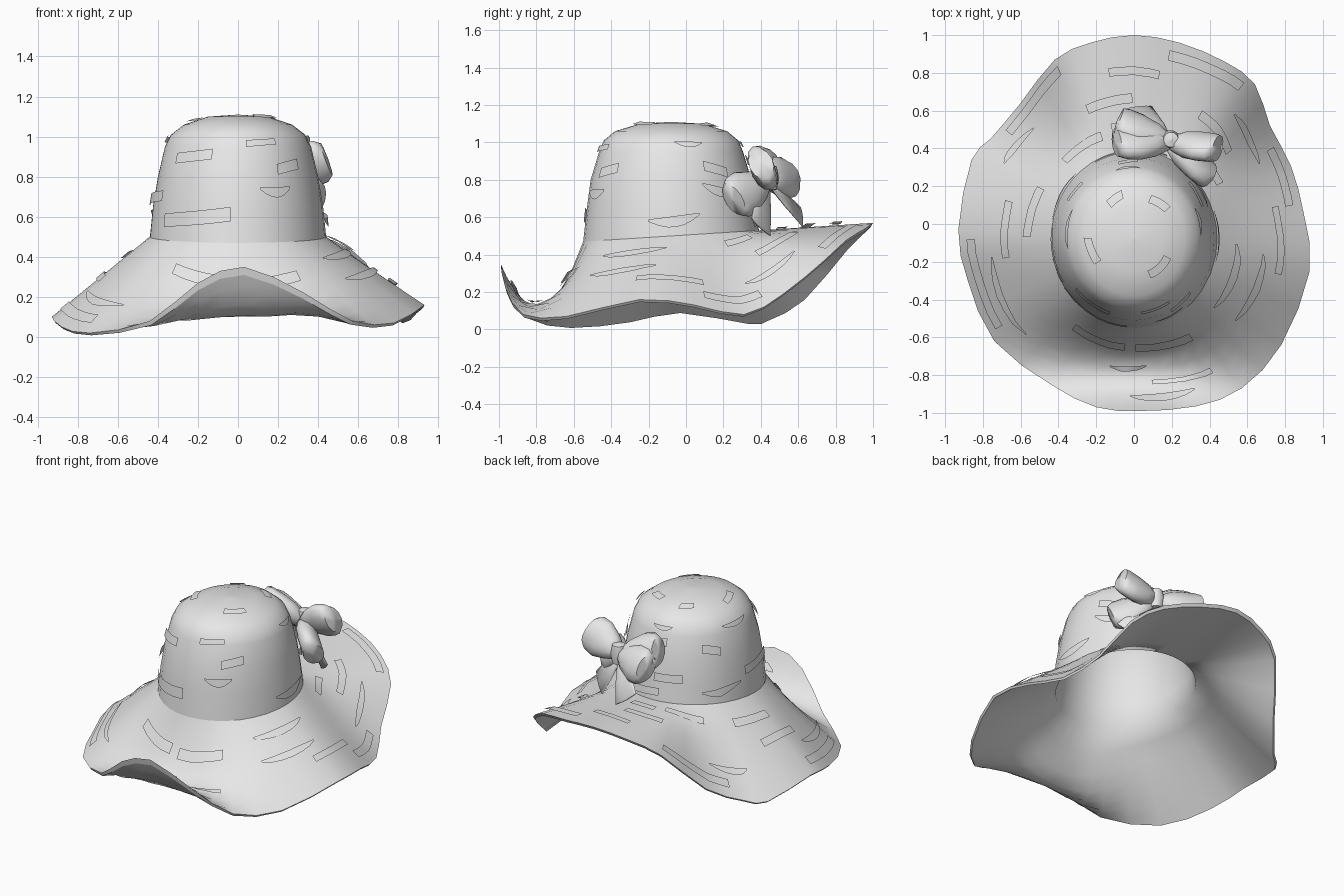
import bpy, bmesh, math, random
from mathutils import Vector

if "Cube" in bpy.data.objects:
    bpy.data.objects.remove(bpy.data.objects["Cube"])
random.seed(4)

felt = bpy.data.materials.new("light grey felt")
felt.use_nodes = True
GREY = (0.8, 0.8, 0.8, 1)
felt.diffuse_color = GREY
felt.node_tree.nodes["Principled BSDF"].inputs["Base Color"].default_value = GREY


def make(name, verts, faces, angle=50, closed=True):
    mesh = bpy.data.meshes.new(name)
    mesh.from_pydata([tuple(v) for v in verts], [], faces)
    bm = bmesh.new()
    bm.from_mesh(mesh)
    bmesh.ops.remove_doubles(bm, verts=bm.verts, dist=0.0005)
    if closed:
        bmesh.ops.recalc_face_normals(bm, faces=bm.faces)
    bm.to_mesh(mesh)
    bm.free()
    mesh.materials.append(felt)
    obj = bpy.data.objects.new(name, mesh)
    bpy.context.collection.objects.link(obj)
    bpy.ops.object.select_all(action='DESELECT')
    obj.select_set(True)
    bpy.context.view_layer.objects.active = obj
    bpy.ops.object.shade_smooth_by_angle(angle=math.radians(angle))


def loft(rings, wrap=True):
    n = len(rings[0])
    verts = [v for ring in rings for v in ring]
    faces = []
    for r in range(len(rings) - 1):
        for i in range(n if wrap else n - 1):
            j = (i + 1) % n
            faces.append((r * n + i, r * n + j, (r + 1) * n + j, (r + 1) * n + i))
    return verts, faces


# Wavy edge of the brim, anticlockwise from the front, rounded by midpoints
EDGE = [Vector(p) for p in (
    (.03, -.99, .35), (.33, -.965, .22), (.57, -.87, .08), (.78, -.64, .07),
    (.93, -.25, .16), (.9, .05, .13), (.83, .31, .08), (.72, .52, .19),
    (.64, .74, .37), (.48, .86, .48), (.24, .96, .54), (0, 1, .57),
    (-.23, .96, .53), (-.42, .87, .44), (-.6, .64, .17), (-.76, .45, .06),
    (-.86, .34, .04), (-.93, -.03, .1), (-.88, -.3, .05), (-.74, -.62, .02),
    (-.44, -.85, .08), (-.2, -.97, .27))]
RIM = []
for i, p in enumerate(EDGE):
    before, after, later = EDGE[i - 1], EDGE[(i + 1) % len(EDGE)], EDGE[(i + 2) % len(EDGE)]
    RIM += [p, (p + after) * .5625 - (before + later) * .0625]
N = len(RIM)
CY = -.08
angles = [math.atan2(p.y - CY, p.x) for p in RIM]


def crown_ring(rx, ry, z):
    return [Vector((rx * math.cos(a), CY + ry * math.sin(a), z + .03 * math.sin(a) * (z < .6)))
            for a in angles]


# Crown, from its base to the top
CROWN = ((.44, .47, .5), (.425, .45, .65), (.4, .43, .8), (.365, .385, .95), (.335, .36, 1.01),
         (.27, .3, 1.06), (.15, .17, 1.1), (.001, .001, 1.11))
crown = [crown_ring(*r) for r in CROWN]
make("crown", *loft(crown))


# Brim, dipping in front of the crown before it turns up
def brim_ring(t, drop=0):
    ring = []
    for a, base, rim in zip(angles, crown[0], RIM):
        p = base.lerp(rim, t)
        p.z -= .29 * 4 * t * (1 - t) * max(0, -math.sin(a)) ** 6 + drop
        ring.append(p)
    return ring


LEVELS = (1, .93, .8, .65, .5, .33, .16, 0)
brim = [brim_ring(t) for t in LEVELS]
make("brim", *loft([brim_ring(.98, .02)] + brim), angle=60)

# Lining, the hollow inside of the brim and crown
lining = [brim_ring(t * .98, .02) for t in LEVELS[:-1]]
lining += [crown_ring(rx * .96, ry * .96, z - .02) for rx, ry, z in CROWN]
verts, faces = loft(lining)
make("lining", verts, [f[::-1] for f in faces], angle=80, closed=False)

# Straw patches lying just above the crown and brim
SKIN = brim + crown[1:]


def skin(k, v):
    i, r = math.floor(k), min(int(v), len(SKIN) - 2)
    f, g = k - i, v - r
    low = SKIN[r][i % N].lerp(SKIN[r][(i + 1) % N], f)
    high = SKIN[r + 1][i % N].lerp(SKIN[r + 1][(i + 1) % N], f)
    return low.lerp(high, g)


def patch(k, v, length, height, crescent, lift):
    top, bottom = [], []
    slant = random.uniform(-.25, .25)
    for s in range(7):
        u = s / 6 - .5
        taper = 1 - 3.2 * u * u if crescent else 1
        for row, side in ((top, .5), (bottom, .5 - taper)):
            kk = k + u * length
            vv = v + height * side + slant * u
            p = skin(kk, vv)
            across = skin(kk + .3, vv) - skin(kk - .3, vv)
            up = skin(kk, vv + .1) - skin(kk, vv - .1)
            row.append(p + across.cross(up).normalized() * lift)
    make("straw_patch", *loft([bottom, top], wrap=False), closed=False)


# Each row: level on the skin, count, length, height
ROWS = ((1.5, 5, 3.2, .7), (2.7, 6, 2.8, .5), (4.1, 5, 2.9, .5), (5.7, 7, 3, .5),
        (7.5, 4, 4.5, .4), (8.4, 4, 3.6, .35), (9.5, 5, 3, .35), (10.4, 4, 3.2, .5),
        (12.5, 4, 4, .35))
for level, count, length, height in ROWS:
    shift = random.random() * N / count
    for i in range(count):
        patch(shift + i * N / count + random.uniform(-1.5, 1.5),
              level + random.uniform(-.2, .2), length * random.uniform(.75, 1.2),
              height, random.random() < .3, random.uniform(.01, .02))

# Bow at the back of the crown
KNOT = Vector((.19, .43, .8))
OUT = Vector((.3, .8, .5)).normalized()


def puff(name, start, end, profile, thick):
    axis = end - start
    wide = axis.cross(OUT).normalized()
    deep = wide.cross(axis).normalized()
    rings = []
    for u, w in profile:
        ring = []
        for s in range(12):
            a = 2 * math.pi * s / 12
            ring.append(start + axis * u + wide * w * math.cos(a)
                        + deep * min(thick, w) * math.sin(a))
        rings.append(ring)
    make(name, *loft(rings), angle=60)


LOOP = ((0, .001), (.02, .04), (.3, .09), (.6, .125), (.85, .12), (.97, .09), (1, .001))
TAIL = ((0, .001), (.02, .03), (.5, .07), (.97, .09), (1, .001))
for name, end in (("upper_left_loop", (.45, .4, .89)), ("upper_right_loop", (-.1, .43, .9)),
                  ("lower_left_loop", (.4, .25, .69)), ("lower_right_loop", (-.09, .55, .82))):
    puff(name, KNOT, Vector(end), LOOP, .065)
for name, end in (("left_tail", (.38, .4, .54)), ("right_tail", (.02, .62, .6))):
    puff(name, KNOT, Vector(end), TAIL, .012)
puff("knot", KNOT - Vector((0, 0, .07)) + OUT * .02, KNOT + Vector((0, 0, .07)) + OUT * .02,
     ((0, .001), (.06, .04), (.5, .055), (.94, .04), (1, .001)), .05)
